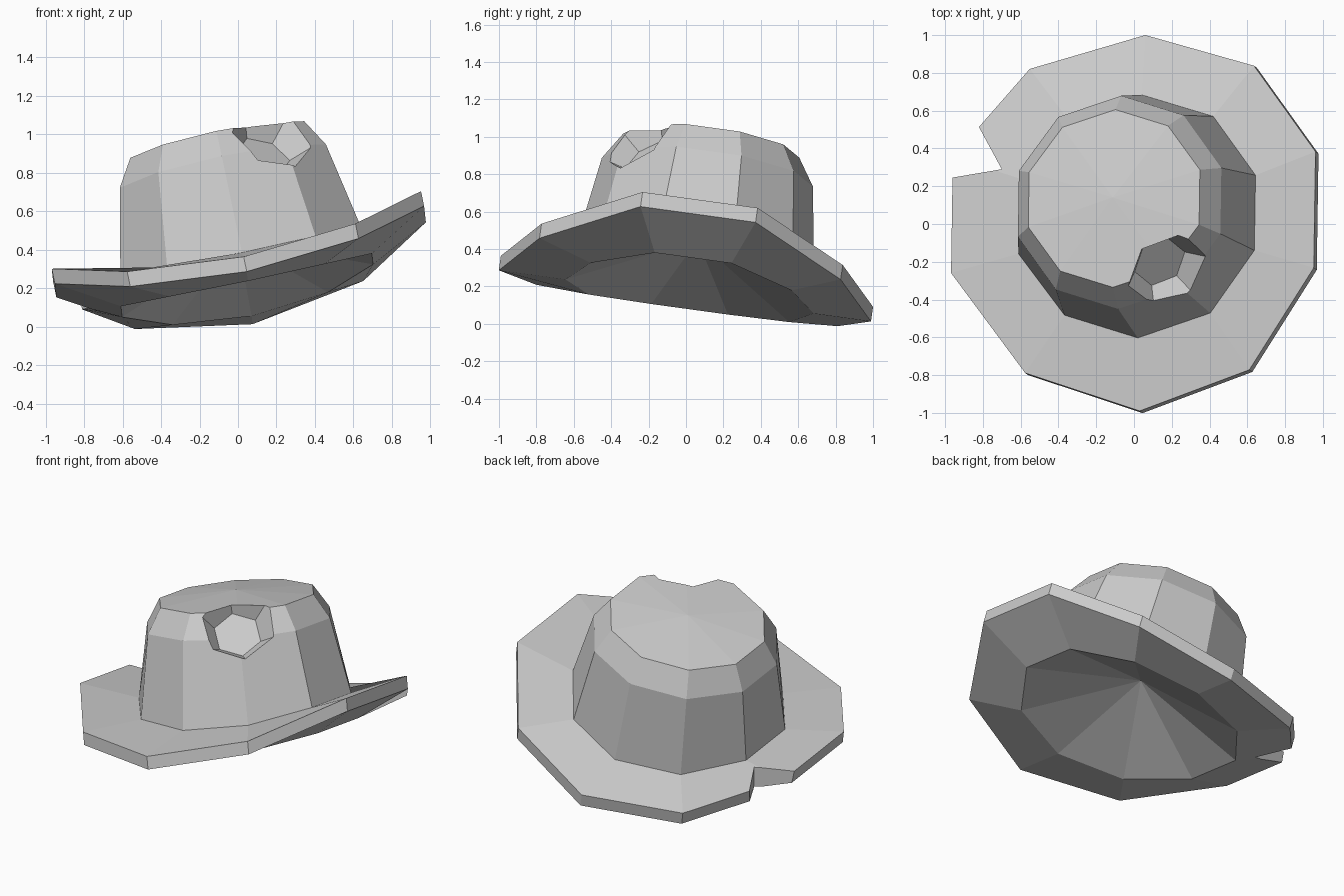
import bpy, bmesh, math
from mathutils import Matrix, Vector

if "Cube" in bpy.data.objects:
    bpy.data.objects.remove(bpy.data.objects["Cube"])

SIDES = 10
# The hat sits tipped to one side and slightly back
TILT = Matrix(((0.98, 0.015, -0.2, 0.045),
               (0.014, 0.99, 0.14, 0.03),
               (0.206, -0.136, 0.97, 0.224),
               (0, 0, 0, 1)))

felt = bpy.data.materials.new("grey felt")
felt.use_nodes = True
GREY = (0.6, 0.6, 0.6, 1)
felt.diffuse_color = GREY
felt.node_tree.nodes["Principled BSDF"].inputs["Base Color"].default_value = GREY


def finish(bm, name):
    bmesh.ops.recalc_face_normals(bm, faces=bm.faces)
    mesh = bpy.data.meshes.new(name)
    bm.to_mesh(mesh)
    bm.free()
    mesh.materials.append(felt)
    obj = bpy.data.objects.new(name, mesh)
    bpy.context.collection.objects.link(obj)
    return obj


def ring(bm, rx, ry, z, lift=0, shift=0):
    """Ten-sided ring that curls up at the left and right by lift."""
    verts = []
    for i in range(SIDES):
        t = math.tau * i / SIDES
        s, c = math.sin(t), math.cos(t)
        p = Vector((rx * s, -ry * c + shift * c * c, z + lift * abs(s) ** 2.4))
        verts.append(bm.verts.new(TILT @ p))
    return verts


def bridge(bm, a, b):
    for i in range(SIDES):
        j = (i + 1) % SIDES
        bm.faces.new((a[i], a[j], b[j], b[i]))


def fan(bm, loop, z):
    tip = bm.verts.new(TILT @ Vector((0, 0, z)))
    for i in range(SIDES):
        bm.faces.new((loop[i], loop[(i + 1) % SIDES], tip))


def cut(target, cutter):
    cutter.hide_render = True
    mod = target.modifiers.new("cut", 'BOOLEAN')
    mod.operation = 'DIFFERENCE'
    mod.solver = 'EXACT'
    mod.object = cutter
    bpy.context.view_layer.objects.active = target
    bpy.ops.object.modifier_apply(modifier=mod.name)
    bpy.data.objects.remove(cutter)


# Hat: hollow underside, curled brim, tapered crown
bm = bmesh.new()
rings = [
    ring(bm, 0.70, 0.67, -0.08, 0.08),           # underside opening
    ring(bm, 1.03, 1.005, -0.08, 0.275, -0.025),  # brim lower edge
    ring(bm, 1.03, 1.005, 0.0, 0.275, -0.025),    # brim upper edge
    ring(bm, 0.67, 0.65, 0.075, 0.08),           # crown base
    ring(bm, 0.575, 0.57, 0.605),                # crown shoulder
    ring(bm, 0.485, 0.475, 0.752),               # crown rim
]
for lower, upper in zip(rings, rings[1:]):
    bridge(bm, lower, upper)
fan(bm, rings[0], 0.23)
fan(bm, rings[-1], 0.792)
hat = finish(bm, "hat")

# Pit knocked out of the crown rim
axis = Vector((0.36, -0.5, 0.79)).normalized()
floor = Vector((0.165, -0.24, 0.955)) - axis * 0.08
bm = bmesh.new()
bmesh.ops.create_cone(bm, cap_ends=True, segments=6, radius1=0.145, radius2=0.45,
                      depth=0.4)
turn = axis.to_track_quat('Z', 'Y').to_matrix().to_4x4()
twist = Matrix.Rotation(math.radians(12), 4, 'Z')
bmesh.ops.transform(bm, verts=bm.verts,
                    matrix=Matrix.Translation(floor + axis * 0.2) @ turn @ twist)
cut(hat, finish(bm, "pit_cutter"))

# Wedge torn from the brim edge
bm = bmesh.new()
corners = [(-0.70, 0.29), (-1.23, 0.20), (-0.96, 0.77)]
base = bm.faces.new([bm.verts.new((x, y, -0.3)) for x, y in corners])
top = bmesh.ops.extrude_face_region(bm, geom=[base])["geom"]
bmesh.ops.translate(bm, vec=(0, 0, 0.9),
                    verts=[v for v in top if isinstance(v, bmesh.types.BMVert)])
cut(hat, finish(bm, "notch_cutter"))
